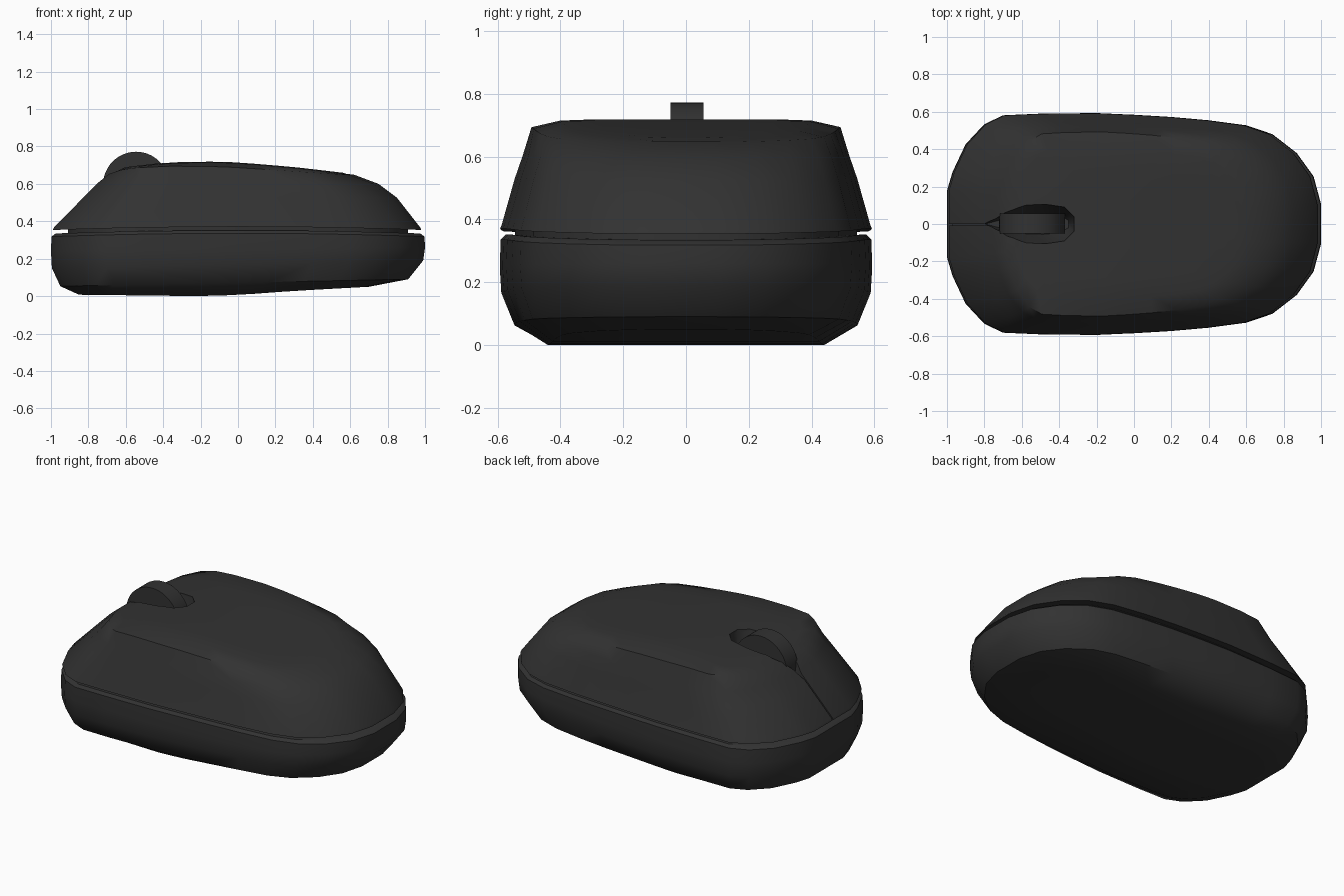
import bpy, bmesh, math

if "Cube" in bpy.data.objects:
    bpy.data.objects.remove(bpy.data.objects["Cube"])

# Half outline of the body seen from above: x, y as fraction of half width
HALF = [(-1.0, .30), (-.97, .47), (-.90, .72), (-.80, .90), (-.70, .98), (-.5, .995),
        (-.2, 1.0), (0, .985), (.2, .965), (.4, .935), (.6, .89), (.74, .81),
        (.87, .64), (.96, .43), (1.0, .18)]
OUTLINE = HALF + [(x, -y) for x, y in reversed(HALF)]

dark = bpy.data.materials.new("dark_plastic")
dark.diffuse_color = (.032, .032, .032, 1)
dark.use_nodes = True
dark.node_tree.nodes["Principled BSDF"].inputs["Base Color"].default_value = dark.diffuse_color


def lerp_table(table, x):
    for (xa, za), (xb, zb) in zip(table, table[1:]):
        if x <= xb:
            return za + (zb - za) * max(0, (x - xa) / (xb - xa))
    return table[-1][1]


def ring(x0, x1, hw, z, shape=OUTLINE):
    """Outline fitted to an x range and half width; z is a function of x."""
    out = []
    for px, py in shape:
        x = x0 + (px + 1) / 2 * (x1 - x0)
        out.append((x, py * hw, z(x)))
    return out


def loft(name, rings, caps=False):
    bm = bmesh.new()
    loops = [[bm.verts.new(p) for p in r] for r in rings]
    n = len(loops[0])
    for a, b in zip(loops, loops[1:]):
        for i in range(n):
            j = (i + 1) % n
            bm.faces.new((a[i], a[j], b[j], b[i]))
    if caps:
        bm.faces.new(loops[0])
        bm.faces.new(loops[-1])
    bmesh.ops.remove_doubles(bm, verts=bm.verts, dist=1e-5)
    bmesh.ops.recalc_face_normals(bm, faces=bm.faces)
    mesh = bpy.data.meshes.new(name)
    bm.to_mesh(mesh)
    bm.free()
    ob = bpy.data.objects.new(name, mesh)
    bpy.context.collection.objects.link(ob)
    return ob


def activate(ob):
    bpy.ops.object.select_all(action='DESELECT')
    ob.select_set(True)
    bpy.context.view_layer.objects.active = ob


def finish(ob, angle):
    ob.data.materials.clear()
    ob.data.materials.append(dark)
    activate(ob)
    bpy.ops.object.shade_smooth_by_angle(angle=math.radians(angle))


def cut(ob, cutter):
    mod = ob.modifiers.new("cut", 'BOOLEAN')
    mod.operation = 'DIFFERENCE'
    mod.object = cutter
    activate(ob)
    bpy.ops.object.modifier_apply(modifier=mod.name)
    bpy.data.objects.remove(cutter)


def bowed(z):
    return lambda x: z + .018 * (1 - x * x)


def sloped(za, zb):
    return lambda x: za + (zb - za) * (x + 1) / 2


# Upper shell
TOP = [(-.7, .65), (-.6, .69), (-.4, .713), (-.2, .72), (0, .715), (.3, .69), (.6, .655)]
top = lambda x: lerp_table(TOP, x)
shell = loft("upper_shell", [
    ring(-.88, .88, 0, bowed(.36)),
    ring(-.88, .88, .53, bowed(.36)),
    ring(-.99, .98, .592, bowed(.353)),
    ring(-.985, .975, .587, bowed(.365)),
    ring(-.82, .85, .545, sloped(.535, .525)),
    ring(-.75, .75, .52, sloped(.605, .60)),
    ring(-.69, .62, .492, lambda x: top(x) - .055 * (1 - x * x) + .028),
    ring(-.64, .58, .40, lambda x: top(x) - .004),
    ring(-.62, .56, .29, top),
    ring(-.62, .56, .13, top),
    ring(-.62, .56, 0, top)])

# Wheel opening and seam between the buttons
DROP = [(-1, .02), (-.7, .35), (-.4, .72), (0, .98), (.4, 1), (.8, .85), (1, .35)]
DROP += [(x, -y) for x, y in reversed(DROP)]
cut(shell, loft("slot_cutter", [
    ring(-.79, -.35, .055, lambda x: .52, DROP),
    ring(-.83, -.32, .105, lambda x: .70, DROP),
    ring(-.83, -.32, .115, lambda x: .85, DROP)], caps=True))
cut(shell, loft("seam_cutter", [
    [(x, y - .005, z) for x, z in ((-1.05, .28), (-.72, .605), (-.72, .8), (-1.05, .8))]
    for y in (-.004, .004)], caps=True))
finish(shell, 50)

# Lower base
BOTTOM = [(-.9, .008), (-.2, 0), (0, .006), (.3, .028), (.7, .05)]
bottom = lambda x: lerp_table(BOTTOM, x)
base = loft("lower_base", [
    ring(-.88, .88, 0, bowed(.332)),
    ring(-.88, .88, .53, bowed(.332)),
    ring(-.975, .975, .575, bowed(.334)),
    ring(-.997, .997, .59, bowed(.318)),
    ring(-1, 1, .593, sloped(.24, .26)),
    ring(-.995, .99, .588, sloped(.15, .19)),
    ring(-.95, .91, .548, sloped(.052, .092)),
    ring(-.85, .70, .44, bottom),
    ring(-.85, .70, .2, bottom),
    ring(-.85, .70, 0, bottom)])
finish(base, 40)

# Recessed band joining the two halves
band = loft("seam_band", [ring(-.91, .91, .545, bowed(z)) for z in (.325, .37)], caps=True)
finish(band, 40)

# Scroll wheel
bpy.ops.mesh.primitive_cylinder_add(vertices=48, radius=.176, depth=.106,
                                    location=(-.545, .003, .596),
                                    rotation=(math.pi / 2, 0, 0))
wheel = bpy.context.object
wheel.name = "scroll_wheel"
finish(wheel, 30)
